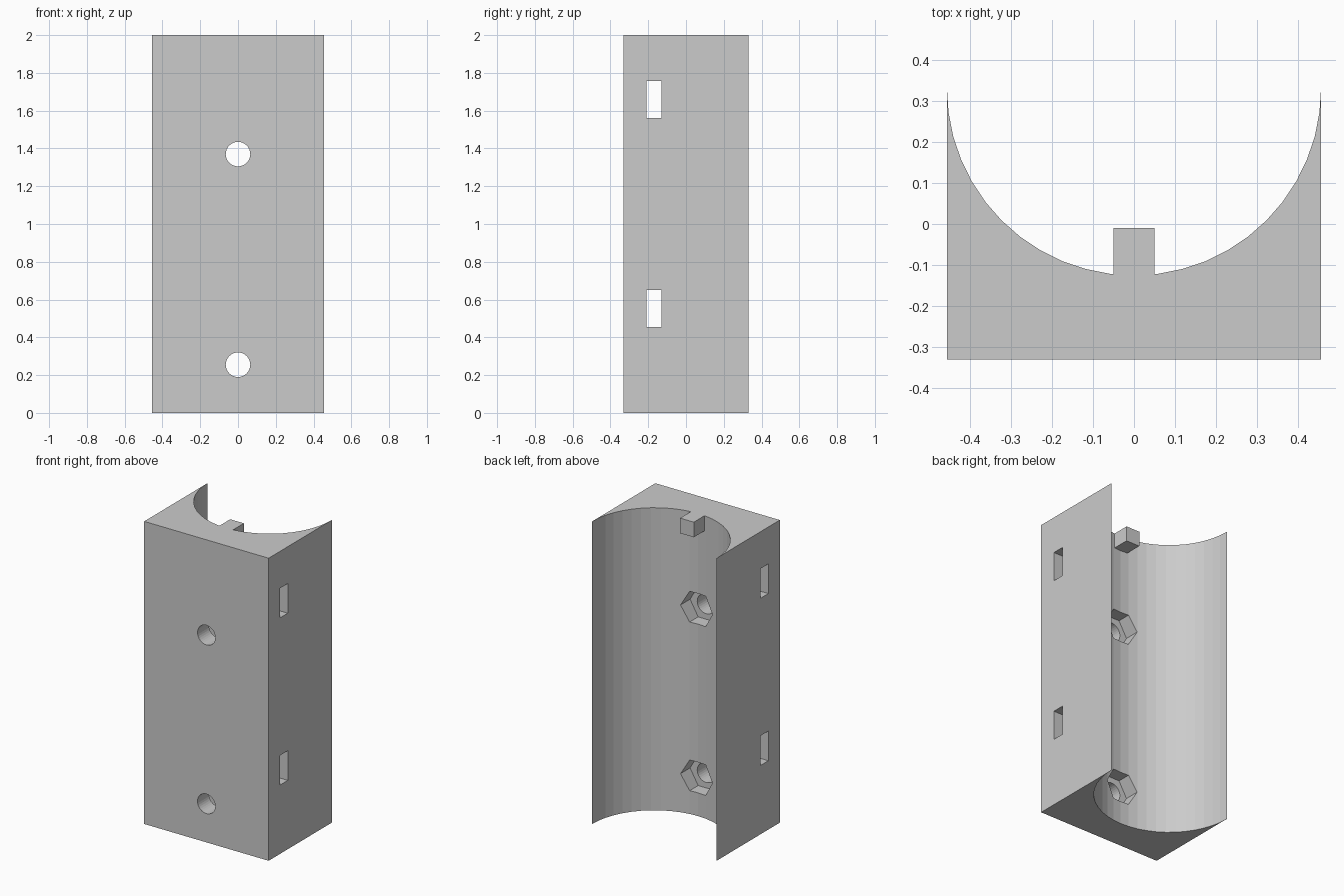
import bpy, bmesh, math
from mathutils import Matrix

if "Cube" in bpy.data.objects:
    bpy.data.objects.remove(bpy.data.objects["Cube"], do_unlink=True)

HALF_W, HALF_D, HEIGHT = 0.455, 0.33, 2.0
BOLT_Z = (0.255, 1.37)
SLOT_Z = (0.553, 1.658)

grey = bpy.data.materials.new("plain grey")
grey.use_nodes = True
colour = (0.6, 0.6, 0.6, 1)
grey.diffuse_color = colour
grey.node_tree.nodes["Principled BSDF"].inputs["Base Color"].default_value = colour


def finish(name, bm):
    bmesh.ops.recalc_face_normals(bm, faces=bm.faces)
    mesh = bpy.data.meshes.new(name)
    bm.to_mesh(mesh)
    bm.free()
    mesh.materials.append(grey)
    obj = bpy.data.objects.new(name, mesh)
    bpy.context.collection.objects.link(obj)
    return obj


def box(name, x, y, z):
    """Box from (low, high) ranges."""
    bm = bmesh.new()
    bmesh.ops.create_cube(bm, size=1)
    for v in bm.verts:
        for i, (low, high) in enumerate((x, y, z)):
            v.co[i] = low if v.co[i] < 0 else high
    return finish(name, bm)


def rod(name, sides, radius, y0, y1, z):
    """Prism along y, with a corner pointing along x."""
    bm = bmesh.new()
    ring = [bm.verts.new((radius * math.cos(a), y0, z + radius * math.sin(a)))
            for a in (math.tau * i / sides for i in range(sides))]
    face = bm.faces.new(ring)
    side = bmesh.ops.extrude_face_region(bm, geom=[face])
    moved = [g for g in side["geom"] if isinstance(g, bmesh.types.BMVert)]
    bmesh.ops.translate(bm, verts=moved, vec=(0, y1 - y0, 0))
    return finish(name, bm)


def combine(target, tool, operation):
    mod = target.modifiers.new(tool.name, "BOOLEAN")
    mod.operation, mod.solver, mod.object = operation, "EXACT", tool
    bpy.context.view_layer.objects.active = target
    bpy.ops.object.modifier_apply(modifier=mod.name)
    bpy.data.objects.remove(tool, do_unlink=True)


# Bracket: block with a half-round trough along its back
steps = 24
profile = [(HALF_W, -HALF_D), (-HALF_W, -HALF_D)]
for i in range(steps + 1):
    a = math.pi * (1 + i / steps)
    profile.append((HALF_W * math.cos(a), HALF_D + HALF_W * math.sin(a)))
bm = bmesh.new()
base = bm.faces.new([bm.verts.new((x, y, 0)) for x, y in profile])
top = bmesh.ops.extrude_face_region(bm, geom=[base])
bmesh.ops.translate(bm, vec=(0, 0, HEIGHT),
                    verts=[g for g in top["geom"] if isinstance(g, bmesh.types.BMVert)])
bracket = finish("trough_bracket", bm)

# Locating tab at the top of the trough
combine(bracket, box("tab", (-0.05, 0.05), (-0.2, -0.01), (1.9, HEIGHT)), "UNION")

# Bolt holes with hexagonal nut pockets
for z in BOLT_Z:
    combine(bracket, rod("nut_pocket", 6, 0.117, -0.21, 0.1, z), "DIFFERENCE")
    combine(bracket, rod("bolt_hole", 32, 0.065, -0.5, 0.1, z), "DIFFERENCE")

# Strap slots running from side to side
for z in SLOT_Z:
    combine(bracket, box("strap_slot", (-1, 1), (-0.21, -0.13), (z - 0.098, z + 0.098)),
            "DIFFERENCE")
